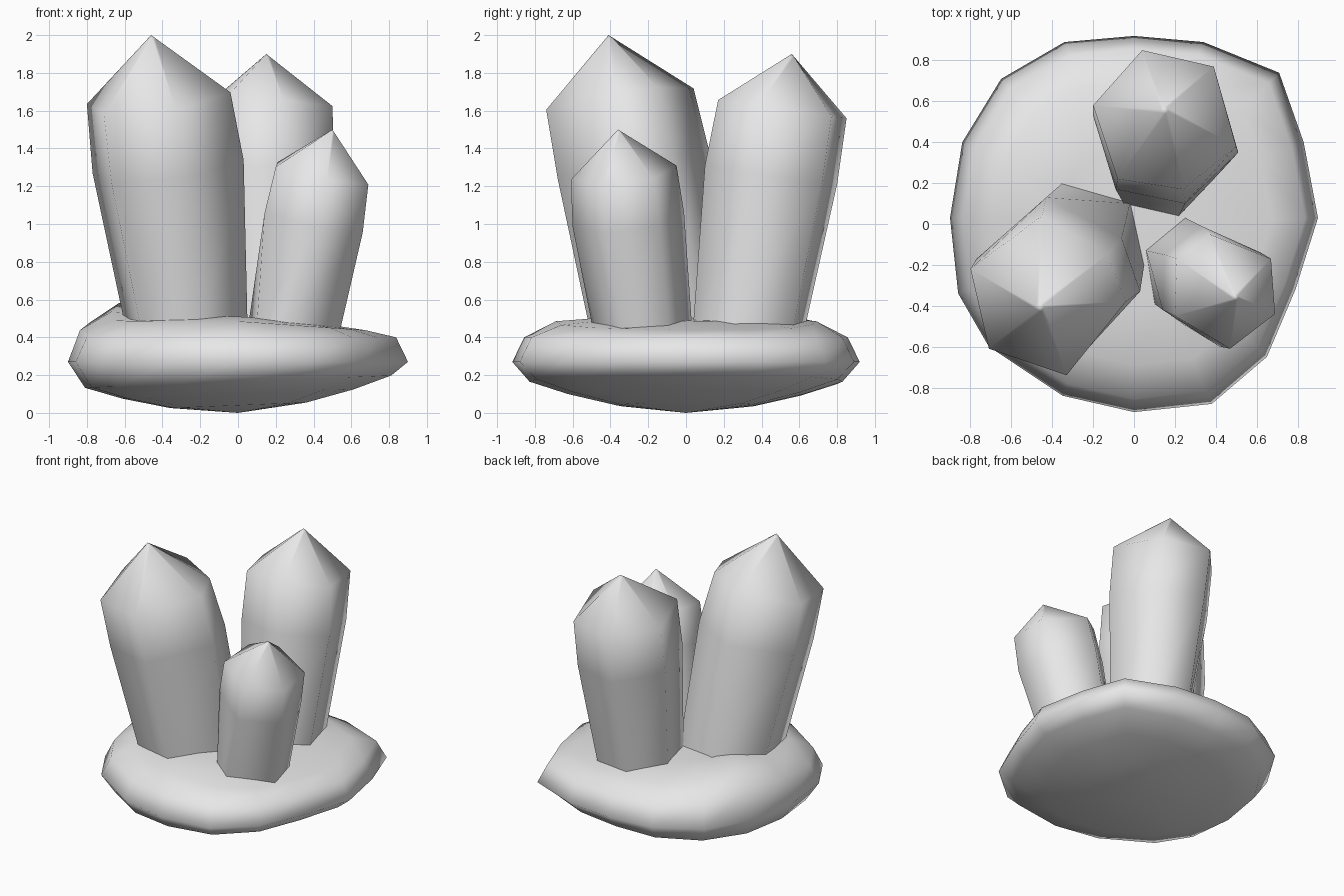
import bpy, bmesh, math
from mathutils import Vector

if "Cube" in bpy.data.objects:
    bpy.data.objects.remove(bpy.data.objects["Cube"], do_unlink=True)

# Single plain grey
GREY = (0.8, 0.8, 0.8, 1.0)
grey = bpy.data.materials.new("stone_grey")
grey.diffuse_color = GREY
grey.use_nodes = True
grey.node_tree.nodes["Principled BSDF"].inputs["Base Color"].default_value = GREY


def loft(name, rings, bottom, top):
    """Skin a stack of rings, closing each end with a fan to a point."""
    bm = bmesh.new()
    loops = [[bm.verts.new(p) for p in ring] for ring in rings]
    n = len(loops[0])
    low, high = bm.verts.new(bottom), bm.verts.new(top)
    for i in range(n):
        j = (i + 1) % n
        for a, b in zip(loops, loops[1:]):
            bm.faces.new((a[i], a[j], b[j], b[i]))
        bm.faces.new((low, loops[0][j], loops[0][i]))
        bm.faces.new((high, loops[-1][i], loops[-1][j]))
    bmesh.ops.recalc_face_normals(bm, faces=bm.faces)
    for f in bm.faces:
        f.smooth = True
    mesh = bpy.data.meshes.new(name)
    bm.to_mesh(mesh)
    bm.free()
    mesh.materials.append(grey)
    obj = bpy.data.objects.new(name, mesh)
    bpy.context.collection.objects.link(obj)


# Rock base: an irregular outline scaled through a vertical profile
outline = [(0.9, 0.03), (0.83, 0.4), (0.71, 0.74), (0.34, 0.89),
           (0, 0.92), (-0.34, 0.89), (-0.65, 0.71), (-0.84, 0.4),
           (-0.9, 0.03), (-0.86, -0.34), (-0.71, -0.6), (-0.35, -0.84),
           (0, -0.92), (0.38, -0.88), (0.65, -0.65), (0.79, -0.32)]
profile = [(0.4, 0.04), (0.68, 0.1), (0.9, 0.165), (1, 0.27),
           (0.93, 0.4), (0.75, 0.485), (0.4, 0.51)]


def rock_point(x, y, z):
    if z < 0.2:
        # Underside tips slightly to one side
        z += 0.04 * x
    elif z > 0.3:
        # A gentle hump on one side of the top, a slope on the other
        z += 0.1 * math.exp(-((x + 0.68) ** 2 + (y - 0.28) ** 2) / 0.09)
        if z > 0.45:
            z -= 0.07 * max(x, 0)
    return x, y, z


loft("rock_base",
     [[rock_point(x * s, y * s, z) for x, y in outline] for s, z in profile],
     (0, 0, 0), (0, 0, 0.5))


def middle(ring, z):
    c = sum((Vector((x, y, 0)) for x, y in ring), Vector()) / len(ring)
    c.z = z
    return c


def crystal(name, base, mid, mid_z, shoulder, shoulder_z, tip):
    """Leaning six-sided crystal with a blunt point; rings tilt with the lean."""
    foot, centre = middle(base, 0.45), middle(shoulder, shoulder_z)
    lean = (centre - foot) / (centre.z - foot.z)

    def tilted(ring, c):
        return [Vector((x, y, c.z - lean.x * (x - c.x) - lean.y * (y - c.y)))
                for x, y in ring]

    foot_ring, top_ring = tilted(base, foot), tilted(shoulder, centre)
    tip = Vector(tip)
    rings = [[p - lean * 0.15 for p in foot_ring], foot_ring,
             tilted(mid, middle(mid, mid_z)), top_ring,
             [tip.lerp(p, 0.05) for p in top_ring]]
    loft(name, rings, foot - lean * 0.15, tip)


crystal("large_crystal",
        [(-0.59, -0.06), (-0.5, -0.42), (-0.21, -0.5),
         (0.05, -0.2), (-0.02, 0.1), (-0.35, 0.2)],
        [(-0.77, -0.17), (-0.67, -0.55), (-0.29, -0.68),
         (0.03, -0.33), (-0.06, -0.07), (-0.43, 0.13)], 1.3,
        [(-0.8, -0.22), (-0.71, -0.61), (-0.33, -0.74),
         (-0.04, -0.38), (-0.13, -0.15), (-0.45, 0.04)], 1.66,
        (-0.46, -0.41, 2))
crystal("back_crystal",
        [(-0.13, 0.4), (-0.05, 0.1), (0.22, 0.04),
         (0.42, 0.25), (0.33, 0.56), (0.05, 0.62)],
        [(-0.2, 0.53), (-0.09, 0.17), (0.25, 0.1),
         (0.51, 0.35), (0.39, 0.72), (0.05, 0.8)], 1.26,
        [(-0.2, 0.58), (-0.08, 0.22), (0.24, 0.17),
         (0.5, 0.38), (0.39, 0.77), (0.04, 0.85)], 1.61,
        (0.15, 0.56, 1.9))
crystal("small_crystal",
        [(0.06, -0.13), (0.1, -0.39), (0.24, -0.49),
         (0.53, -0.33), (0.48, -0.09), (0.25, 0.03)],
        [(0.15, -0.15), (0.14, -0.42), (0.42, -0.6),
         (0.66, -0.43), (0.62, -0.14), (0.33, -0.01)], 1.02,
        [(0.21, -0.17), (0.2, -0.45), (0.47, -0.61),
         (0.69, -0.44), (0.67, -0.17), (0.37, -0.05)], 1.27,
        (0.5, -0.36, 1.5))
